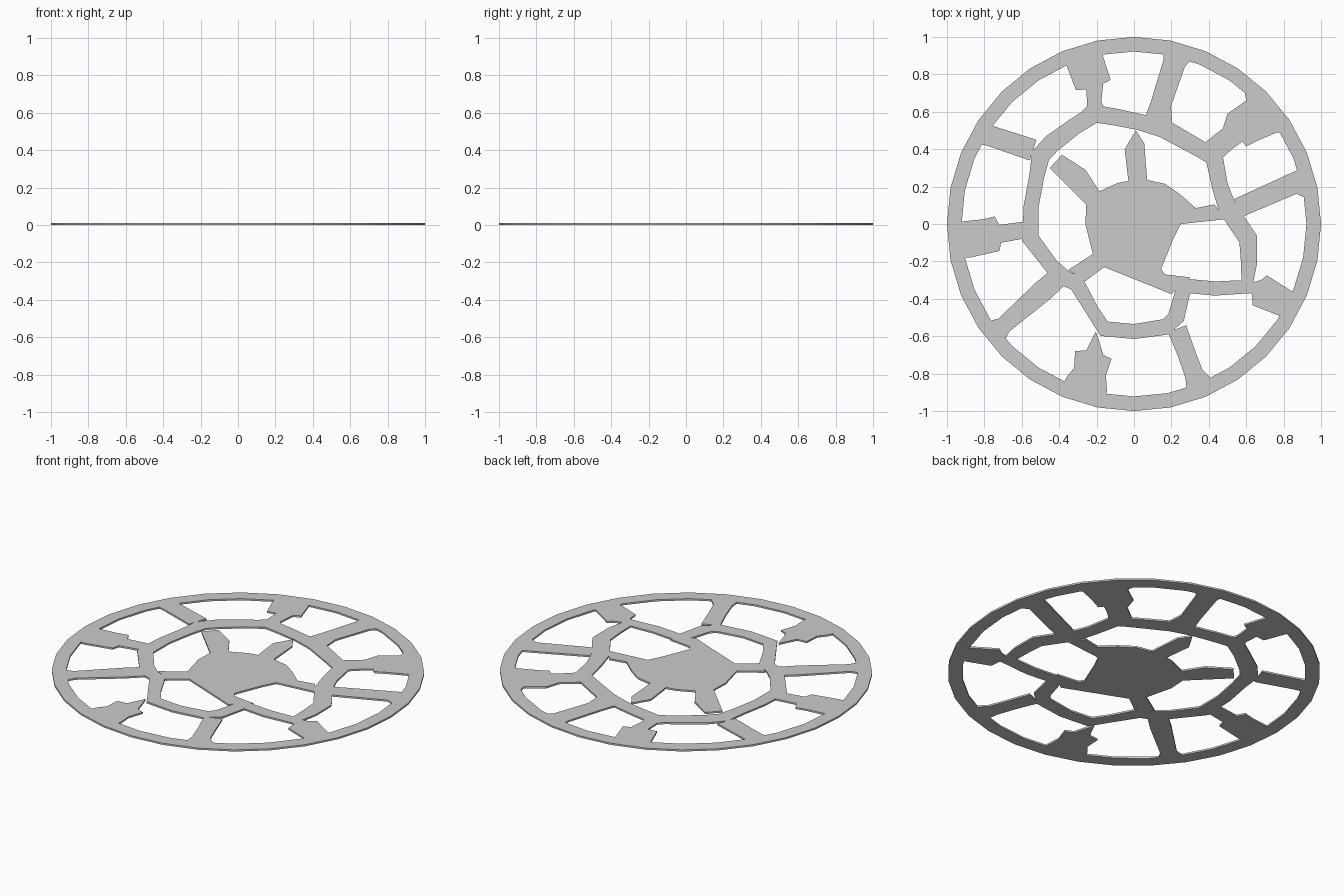
import bpy, math
from mathutils import Vector
from mathutils.geometry import delaunay_2d_cdt

THICK = 0.01
verts, faces = [], []


def plate(pts):
    """Add one flat outline, counter-clockwise."""
    area = sum(a[0] * b[1] - b[0] * a[1] for a, b in zip(pts, pts[1:] + pts[:1]))
    pts = pts if area > 0 else pts[::-1]
    faces.append(list(range(len(verts), len(verts) + len(pts))))
    verts.extend(Vector(p) for p in pts)


def strip(path, closed=False):
    """Add a band along (x, y, half width) stations."""
    n, left, right = len(path), [], []
    for i, (x, y, w) in enumerate(path):
        a = path[(i - 1) % n] if closed or i > 0 else path[i]
        b = path[(i + 1) % n] if closed or i < n - 1 else path[i]
        t = Vector((b[0] - a[0], b[1] - a[1])).normalized()
        left.append((x - t.y * w, y + t.x * w))
        right.append((x + t.y * w, y - t.x * w))
    for i in range(n if closed else n - 1):
        j = (i + 1) % n
        plate([left[i], left[j], right[j], right[i]])


# 32-sided outer rim
SIDES = 32
ring = [(math.cos(2 * math.pi * i / SIDES), math.sin(2 * math.pi * i / SIDES)) for i in range(SIDES)]
for p, q in zip(ring, ring[1:] + ring[:1]):
    plate([p, q, (q[0] * .922, q[1] * .922), (p[0] * .922, p[1] * .922)])

# wavy middle ring
strip([(-.44, .43, .05), (-.32, .52, .045), (-.21, .59, .05), (-.09, .57, .045),
       (.03, .545, .043), (.16, .51, .05), (.365, .395, .045), (.43, .35, .048),
       (.46, .20, .043), (.50, .085, .05), (.61, -.08, .05), (.615, -.21, .043),
       (.60, -.335, .043), (.435, -.345, .038), (.27, -.33, .05), (.225, -.50, .045),
       (.17, -.55, .043), (0, -.575, .04), (-.16, -.56, .043), (-.225, -.46, .035),
       (-.305, -.32, .043), (-.38, -.285, .045), (-.445, -.22, .04), (-.555, -.075, .046),
       (-.55, .095, .04), (-.52, .255, .04), (-.50, .365, .05)], closed=True)

# hub with five short arms
plate([(-.03, .23), (-.05, .40), (.01, .50), (.055, .43), (.07, .235), (.165, .215),
       (.245, .16), (.33, .085), (.43, .105), (.485, .025), (.25, 0), (.21, -.08),
       (.145, -.24), (.165, -.27), (.30, -.285), (.20, -.375), (-.16, -.23), (-.26, -.305),
       (-.35, -.245), (-.22, -.16), (-.26, 0), (-.255, .105), (-.34, .19), (-.45, .30),
       (-.385, .37), (-.26, .29), (-.185, .175), (-.085, .22)])

# five plain outer spokes
strip([(.24, .93, .09), (.215, .86, .06), (.145, .645, .055), (.13, .55, .075)])
strip([(.93, .22, .09), (.85, .215, .057), (.555, .085, .052)])
strip([(.37, -.90, .09), (.32, -.80, .05), (.28, -.69, .048), (.23, -.56, .052)])
strip([(-.76, -.59, .08), (-.695, -.54, .045), (-.49, -.36, .058), (-.405, -.285, .055)])
strip([(-.84, .50, .07), (-.765, .47, .055), (-.54, .395, .058)])

# five notched tab spokes
plate([(.55, .78), (.59, .71), (.60, .66), (.50, .59), (.475, .51), (.385, .44), (.42, .36),
       (.475, .355), (.53, .405), (.58, .44), (.60, .415), (.66, .445), (.765, .49), (.82, .48)])
plate([(.87, -.37), (.845, -.36), (.71, -.275), (.68, -.30), (.64, -.31), (.57, -.33),
       (.605, -.365), (.63, -.375), (.635, -.435), (.775, -.49), (.83, -.46)])
plate([(-.15, -.93), (-.145, -.89), (-.15, -.81), (-.12, -.72), (-.165, -.70), (-.19, -.615),
       (-.205, -.575), (-.255, -.675), (-.315, -.68), (-.32, -.77), (-.355, -.81), (-.38, -.86)])
plate([(-.92, -.18), (-.88, -.18), (-.72, -.145), (-.71, -.10), (-.60, -.08), (-.57, .01),
       (-.61, .01), (-.72, -.005), (-.745, .04), (-.81, .025), (-.905, .015), (-.94, .01)])
plate([(-.37, .87), (-.36, .845), (-.31, .715), (-.255, .72), (-.25, .63), (-.315, .565),
       (-.21, .58), (-.16, .625), (-.175, .65), (-.165, .75), (-.125, .77), (-.17, .91), (-.18, .93)])

# merge all outlines into one sheet, then give it thickness
co, _, tris, _, _, source = delaunay_2d_cdt(verts, [], faces, 1, 1e-4)
solid = [t for t, s in zip(tris, source) if s]
mesh = bpy.data.meshes.new("openwork_disc")
mesh.from_pydata([(v.x, v.y, 0) for v in co], [], solid)
disc = bpy.data.objects.new("openwork_disc", mesh)
bpy.context.collection.objects.link(disc)
mod = disc.modifiers.new("thickness", 'SOLIDIFY')
mod.thickness, mod.offset = THICK, 1
